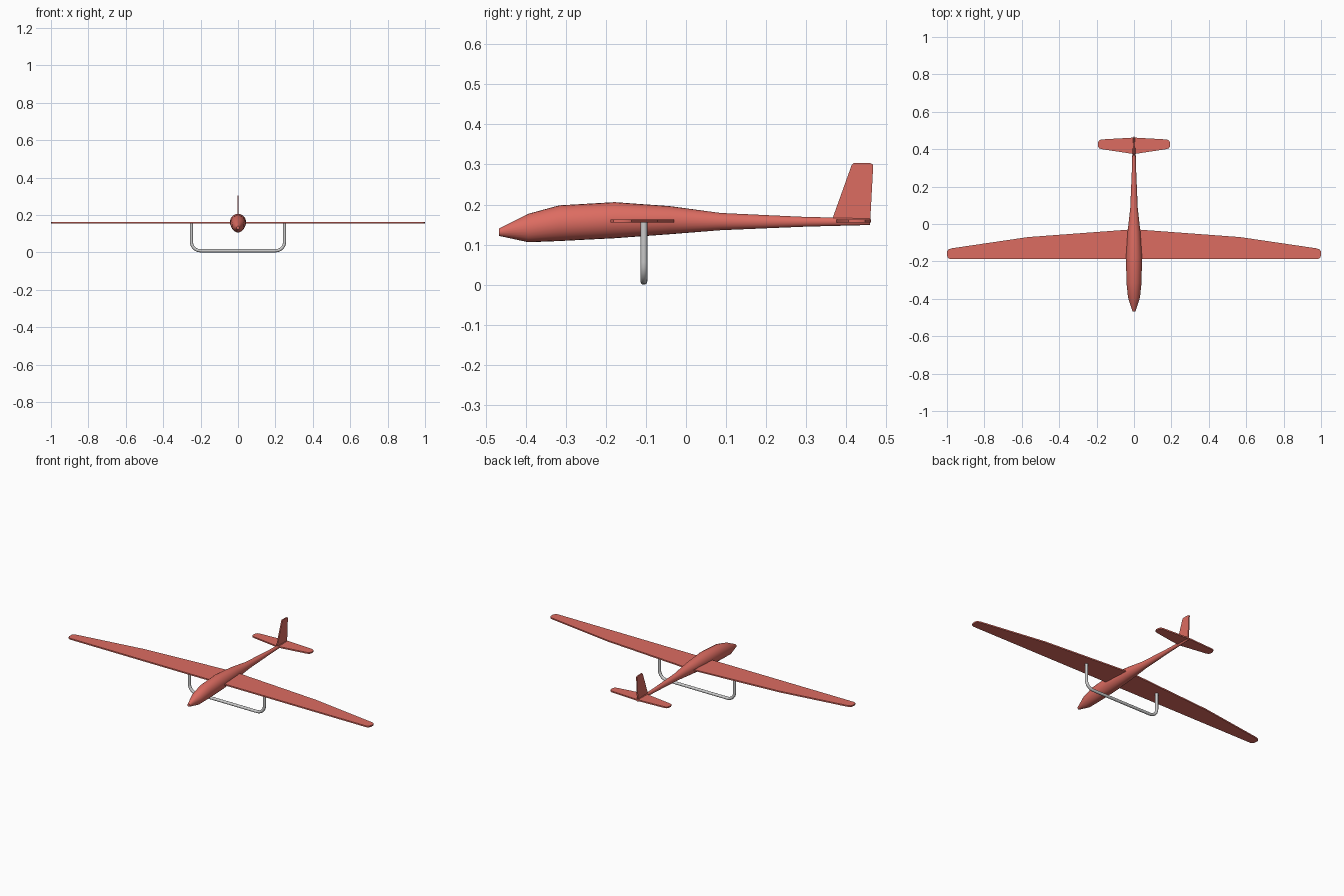
import bpy, bmesh, math
from mathutils import Vector

if "Cube" in bpy.data.objects:
    bpy.data.objects.remove(bpy.data.objects["Cube"])

red = bpy.data.materials.new("red_paint")
red.diffuse_color = (0.72, 0.15, 0.12, 1)
red.use_nodes = True
red.node_tree.nodes["Principled BSDF"].inputs["Base Color"].default_value = red.diffuse_color


def finish(name, bm, mat=None, angle=35):
    bmesh.ops.recalc_face_normals(bm, faces=bm.faces)
    me = bpy.data.meshes.new(name)
    bm.to_mesh(me)
    bm.free()
    ob = bpy.data.objects.new(name, me)
    bpy.context.collection.objects.link(ob)
    if mat:
        me.materials.append(mat)
    bpy.context.view_layer.objects.active = ob
    ob.select_set(True)
    bpy.ops.object.shade_smooth_by_angle(angle=math.radians(angle))
    ob.select_set(False)
    return ob


def plate(name, outline, offset):
    """Thin slab: outline points swept from -offset/2 to +offset/2."""
    bm = bmesh.new()
    off = Vector(offset)
    f = bm.faces.new([bm.verts.new(Vector(p) - off / 2) for p in outline])
    ext = bmesh.ops.extrude_face_region(bm, geom=[f])
    bmesh.ops.translate(bm, vec=off, verts=[v for v in ext["geom"] if isinstance(v, bmesh.types.BMVert)])
    return finish(name, bm, red)


def mirrored_plate(name, half, z, thick):
    """Half outline from front centre to rear centre, mirrored in x."""
    left = [(-x, y) for x, y in reversed(half) if x > 0]
    plate(name, [(x, y, z) for x, y in half + left], (0, 0, thick))


# Fuselage: elliptical rings of (y, bottom z, top z, half width)
sections = [(-0.467, 0.122, 0.140, 0.008), (-0.393, 0.106, 0.177, 0.032),
            (-0.316, 0.109, 0.198, 0.040), (-0.178, 0.116, 0.206, 0.043),
            (-0.04, 0.126, 0.196, 0.034), (0.086, 0.136, 0.179, 0.020),
            (0.30, 0.145, 0.169, 0.011), (0.459, 0.149, 0.166, 0.007)]
N = 24
bm = bmesh.new()
rings = []
for y, lo, hi, w in sections:
    rings.append([bm.verts.new((w * math.cos(a), y, (lo + hi) / 2 + (hi - lo) / 2 * math.sin(a)))
                  for a in (2 * math.pi * i / N for i in range(N))])
for a, b in zip(rings, rings[1:]):
    for i in range(N):
        j = (i + 1) % N
        bm.faces.new((a[i], a[j], b[j], b[i]))
bm.faces.new(rings[0])
bm.faces.new(rings[-1])
finish("fuselage", bm, red)

# Main wing with straight leading edge and rounded tips
mirrored_plate("main_wing", [(0, -0.188), (0.983, -0.188), (0.995, -0.181), (1.0, -0.168),
                             (1.0, -0.147), (0.993, -0.136), (0.975, -0.130),
                             (0.567, -0.070), (0, -0.028)], 0.159, 0.008)

# Tailplane
mirrored_plate("tailplane", [(0, 0.374), (0.172, 0.400), (0.187, 0.405), (0.193, 0.416),
                             (0.193, 0.436), (0.187, 0.447), (0.175, 0.452), (0, 0.462)], 0.159, 0.008)

# Fin
plate("tail_fin", [(0, 0.366, 0.155), (0, 0.366, 0.167), (0, 0.413, 0.298), (0, 0.418, 0.304),
                   (0, 0.461, 0.303), (0, 0.467, 0.299), (0, 0.459, 0.150)], (0.007, 0, 0))

# Landing skid: bent grey tube under the wing
R, r, X = 0.048, 0.0085, 0.249
half = [(X, 0.157)] + [(X - R + R * math.cos(t), r + R - R * math.sin(t))
                       for t in (math.pi / 2 * k / 6 for k in range(7))]
path = half + [(-x, z) for x, z in reversed(half)]
bm = bmesh.new()
rings = []
for i, (x, z) in enumerate(path):
    p, q = path[max(i - 1, 0)], path[min(i + 1, len(path) - 1)]
    t = Vector((q[0] - p[0], 0, q[1] - p[1])).normalized()
    n = Vector((-t.z, 0, t.x))
    rings.append([bm.verts.new(Vector((x, -0.105, z)) + r * (math.cos(a) * n + math.sin(a) * Vector((0, 1, 0))))
                  for a in (2 * math.pi * k / 16 for k in range(16))])
for a, b in zip(rings, rings[1:]):
    for i in range(16):
        j = (i + 1) % 16
        bm.faces.new((a[i], a[j], b[j], b[i]))
bm.faces.new(rings[0])
bm.faces.new(rings[-1])
finish("landing_skid", bm)
